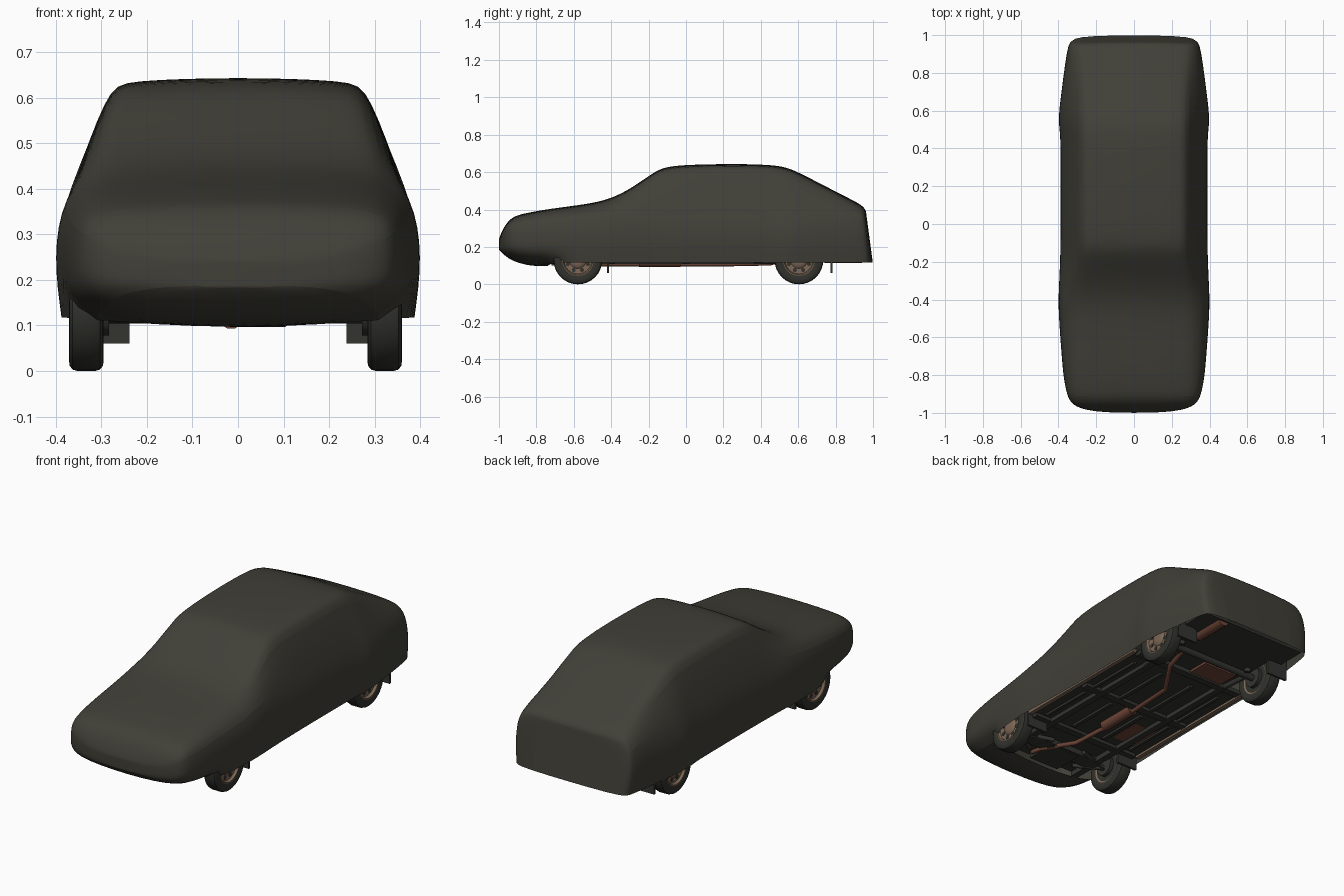
import bpy, bmesh, math

if "Cube" in bpy.data.objects:
    bpy.data.objects.remove(bpy.data.objects["Cube"])


def mat(name, r, g, b):
    m = bpy.data.materials.new(name)
    m.diffuse_color = (r, g, b, 1)
    m.use_nodes = True
    m.node_tree.nodes["Principled BSDF"].inputs["Base Color"].default_value = m.diffuse_color
    return m


CLOTH = mat("dark olive cloth", 0.052, 0.050, 0.039)
RUBBER = mat("tyre rubber", 0.030, 0.030, 0.025)
METAL = mat("dark underbody", 0.034, 0.035, 0.030)
BRASS = mat("tan metal", 0.20, 0.135, 0.09)
RUST = mat("rusty brown", 0.16, 0.062, 0.04)


def finish(name, bm, material, smooth=True):
    bmesh.ops.recalc_face_normals(bm, faces=bm.faces)
    me = bpy.data.meshes.new(name)
    bm.to_mesh(me)
    bm.free()
    ob = bpy.data.objects.new(name, me)
    bpy.context.collection.objects.link(ob)
    me.materials.append(material)
    if smooth:
        bpy.ops.object.select_all(action='DESELECT')
        ob.select_set(True)
        bpy.context.view_layer.objects.active = ob
        bpy.ops.object.shade_smooth_by_angle(angle=math.radians(35))
    return ob


def box(name, x, y, z, material):
    """Box from three (low, high) ranges."""
    bm = bmesh.new()
    bmesh.ops.create_cube(bm, size=1)
    for v in bm.verts:
        for k, (a, b) in enumerate((x, y, z)):
            v.co[k] = (a + b) / 2 + v.co[k] * (b - a)
    return finish(name, bm, material, False)


def tube(name, pts, r, material):
    """Round pipe along a few points."""
    cu = bpy.data.curves.new(name, 'CURVE')
    cu.dimensions = '3D'
    cu.bevel_depth = r
    cu.bevel_resolution = 3
    cu.use_fill_caps = True
    s = cu.splines.new('POLY')
    s.points.add(len(pts) - 1)
    for p, c in zip(s.points, pts):
        p.co = (*c, 1)
    cu.materials.append(material)
    ob = bpy.data.objects.new(name, cu)
    bpy.context.collection.objects.link(ob)
    return ob


def lathe(name, profile, centre, side, material, seg=32):
    """Spin (radius, outward x) points about the wheel axle."""
    bm = bmesh.new()
    rings = []
    for r, o in profile:
        rings.append([bm.verts.new((centre[0] + side * o,
                                    centre[1] + r * math.cos(2 * math.pi * i / seg),
                                    centre[2] + r * math.sin(2 * math.pi * i / seg)))
                      for i in range(seg)])
    for a, b in zip(rings, rings[1:]):
        for i in range(seg):
            j = (i + 1) % seg
            bm.faces.new((a[i], a[j], b[j], b[i]))
    bm.faces.new(rings[-1])
    return finish(name, bm, material)


# Fabric cover: stations of y, forward lean of the top, top height,
# widest half width, half width at the top edge
stations = [
    (-1.0, 0, .245, .14, .12), (-.985, 0, .285, .26, .23), (-.96, 0, .33, .325, .30),
    (-.92, 0, .37, .355, .32), (-.83, 0, .388, .375, .325), (-.74, 0, .405, .385, .325),
    (-.52, 0, .432, .402, .325), (-.42, .02, .46, .407, .318), (-.32, .03, .517, .403, .305),
    (-.20, .03, .603, .398, .285), (-.12, .01, .632, .397, .282), (.02, 0, .643, .395, .285),
    (.30, 0, .647, .395, .285), (.47, .02, .64, .396, .285), (.54, .03, .618, .41, .285),
    (.68, .02, .55, .393, .285), (.88, 0, .458, .366, .295), (.965, -.02, .424, .35, .30),
    (1.0, -.038, .395, .325, .29),
]
bm = bmesh.new()
rings, lows = [], []
for k, (y0, lean, zt, wm, wt) in enumerate(stations):
    zb = .117 + .068 * max(0, (-.83 - y0) / .17) ** 2
    zl = min(.39, zb + .78 * (zt - zb))
    half = [(wm * .955, zb), (wm, (zb + zl) / 2), (wm + .23 * (wt - wm), zl),
            (wt, zt - .09 * wt), (wt * .87, zt - .008), (0, zt)]
    half += [(-x, z) for x, z in reversed(half[:-1])]
    rings.append([bm.verts.new((x, y0 + lean * (z - zb) / (zt - zb), z)) for x, z in half])
    if k < 6:  # tucked under the nose
        lows.append(bm.verts.new((0, y0, zb - .03 * min(1, k / 4))))
for a, b in zip(rings, rings[1:]):
    for i in range(len(a) - 1):
        bm.faces.new((a[i], a[i + 1], b[i + 1], b[i]))
for k in range(5):
    a, b = rings[k], rings[k + 1]
    bm.faces.new((a[0], b[0], lows[k + 1], lows[k]))
    bm.faces.new((a[-1], b[-1], lows[k + 1], lows[k]))
for r in (rings[0], rings[-1]):
    for i in range(5):
        bm.faces.new([r[i], r[i + 1], r[-2 - i], r[-1 - i]] if i < 4 else r[4:7])
bm.faces.new((rings[0][0], lows[0], rings[0][-1]))
cover = finish("fabric_cover", bm, CLOTH)
for p in cover.data.polygons:
    p.use_smooth = True
sub = cover.modifiers.new("soften", 'SUBSURF')
sub.levels = sub.render_levels = 2

# Wheels, rims and mud flaps
R = .13
tyre_half = [(.082, .032), (.10, .038), (.118, .037), (.127, .030), (R, .02)]
tyre = [(r, -o) for r, o in tyre_half] + tyre_half[::-1] + [(.08, -.03)]
rim = [(.086, -.034), (.078, -.030), (.074, .01), (.078, .028), (.085, .035),
       (.080, .035), (.074, .022), (.045, .020), (.036, .028), (.02, .031)]
for yname, y in (("front", -.578), ("rear", .604)):
    for sname, s, x in (("right", 1, .322), ("left", -1, -.333)):
        n = f"{yname}_{sname}"
        c = (x, y, R)
        lathe(n + "_tyre", tyre, c, s, RUBBER)
        lathe(n + "_rim", rim, c, s, BRASS)
        for i in range(8):  # dark slots in the rim
            a = 2 * math.pi * (i + .5) / 8
            q = (x, y + .058 * math.cos(a), R + .058 * math.sin(a))
            lathe(f"{n}_rim_slot_{i}", [(.011, .018), (.011, .0235)], q, s, METAL, 10)
        fy = y + (.155 if y < 0 else .168)
        box(n + "_mud_flap", sorted((s * .238, s * .36)), (fy, fy + .012), (.06, .17), METAL)
        tube(n + "_brake_drum", [(x - s * .05, y, R), (x - s * .02, y, R)], .055, METAL)

# Floor pan with side wings between the wheels
box("floor_pan", (-.25, .25), (-.74, .95), (.135, .15), METAL)
box("floor_middle", (-.355, .355), (-.40, .43), (.13, .145), METAL)
box("rear_floor", (-.32, .32), (.79, .95), (.135, .15), METAL)
for s in (1, -1):
    box("sill", sorted((s * .345, s * .368)), (-.40, .43), (.118, .136), BRASS)
    box("chassis_rail", sorted((s * .20, s * .235)), (-.74, .45), (.108, .137), METAL)
    for y0, y1 in ((-.36, -.06), (.02, .34)):
        box("floor_rib", sorted((s * .27, s * .285)), (y0, y1), (.118, .132), METAL)
        box("floor_rib_inner", sorted((s * .09, s * .11)), (y0, y1), (.118, .137), METAL)
    # Suspension arms and dampers
    tube("trailing_arm", [(s * .22, .30, .125), (s * .24, .604, .12)], .014, METAL)
    tube("front_arm", [(s * .10, -.52, .115), (s * .29, -.578, .115), (s * .14, -.66, .115)],
         .012, METAL)
    tube("rear_damper", [(s * .22, .64, .12), (s * .21, .68, .28)], .018, METAL)
for y in (-.40, 0, .43):
    box("cross_member", (-.33, .33), (y - .02, y + .02), (.112, .135), METAL)
box("front_subframe", (-.2, .2), (-.62, -.54), (.105, .137), METAL)
box("engine_sump", (-.09, .09), (-.72, -.55), (.10, .15), METAL)
tube("rear_axle", [(-.29, .604, .125), (.29, .604, .125)], .018, METAL)
box("rust_plate", (-.27, -.13), (-.32, -.14), (.128, .134), RUST)
box("fuel_tank", (-.20, 0), (.45, .57), (.122, .14), RUST)

# Exhaust
tube("exhaust_pipe", [(.10, -.69, .118), (.10, -.62, .108), (0, -.46, .108), (-.02, -.14, .108),
                      (0, .25, .108), (.135, .45, .112), (.15, .60, .155), (.19, .72, .15),
                      (.19, .78, .145)], .012, RUST)
tube("middle_silencer", [(-.015, -.25, .122), (-.015, -.03, .122)], .03, RUST)
tube("rear_silencer", [(.19, .74, .145), (.19, .94, .145)], .034, RUST)
